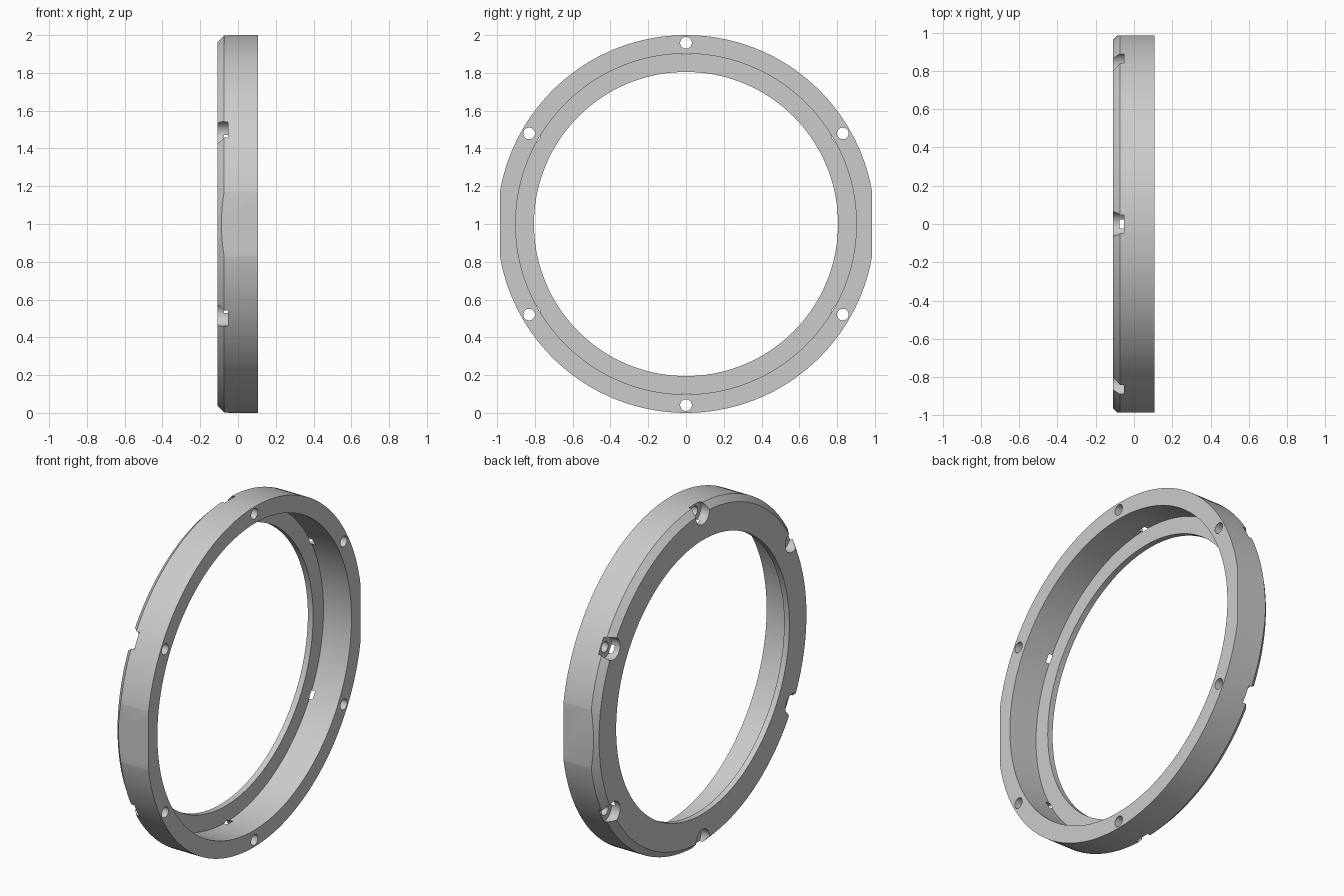
import bpy, bmesh, math
from mathutils import Matrix

if "Cube" in bpy.data.objects:
    bpy.data.objects.remove(bpy.data.objects["Cube"])


def lathe(bm, profile, cy, cz, n, closed):
    """Revolve (x, radius) points about an x-parallel axis; cap the ends if open."""
    rings = []
    for x, r in profile:
        rings.append([bm.verts.new((x, cy + r * math.cos(2 * math.pi * i / n),
                                    cz + r * math.sin(2 * math.pi * i / n))) for i in range(n)])
    pairs = list(zip(rings, rings[1:]))
    if closed:
        pairs.append((rings[-1], rings[0]))
    else:
        bm.faces.new(rings[0])
        bm.faces.new(rings[-1])
    for a, b in pairs:
        for i in range(n):
            j = (i + 1) % n
            bm.faces.new((a[i], a[j], b[j], b[i]))


def make_object(name, bm, mat):
    bmesh.ops.recalc_face_normals(bm, faces=bm.faces)
    me = bpy.data.meshes.new(name)
    bm.to_mesh(me)
    bm.free()
    me.materials.append(mat)
    ob = bpy.data.objects.new(name, me)
    bpy.context.collection.objects.link(ob)
    return ob


grey = bpy.data.materials.new("plain grey")
grey.diffuse_color = (0.6, 0.6, 0.6, 1)
grey.use_nodes = True
grey.node_tree.nodes["Principled BSDF"].inputs["Base Color"].default_value = grey.diffuse_color

X0, X1 = -0.109, 0.107

# Ring body: chamfered outer edge, stepped bore with a thin lip
bm = bmesh.new()
lathe(bm, [(X0, 0.805), (X0, 0.964), (-0.073, 1.0), (X1, 1.0),
           (X1, 0.902), (-0.075, 0.902), (-0.075, 0.805)], 0, 1, 144, True)
ring = make_object("retaining_ring", bm, grey)

# Cutters: six counterbored screw holes and two side flats
bm = bmesh.new()
for k in range(6):
    a = math.radians(30 + 60 * k)
    lathe(bm, [(X0 - 0.1, 0.0625), (-0.053, 0.0625), (-0.053, 0.031), (X1 + 0.1, 0.031)],
          0.959 * math.cos(a), 1 + 0.959 * math.sin(a), 32, False)
for s in (-1, 1):
    bmesh.ops.create_cube(bm, size=1, matrix=Matrix.Translation((0, s * 1.085, 1))
                          @ Matrix.Diagonal((0.6, 0.2, 0.6, 1)))
cutter = make_object("hole_and_flat_cutter", bm, grey)
cutter.hide_render = True

# Cut the ring, then bake the result and drop the cutter
mod = ring.modifiers.new("cuts", 'BOOLEAN')
mod.operation = 'DIFFERENCE'
mod.solver = 'EXACT'
mod.object = cutter
bpy.context.view_layer.objects.active = ring
ring.select_set(True)
cutter.select_set(False)
bpy.ops.object.modifier_apply(modifier=mod.name)
bpy.data.objects.remove(cutter)

# Smooth round walls, sharp edges (also where the flats begin)
bpy.ops.object.shade_smooth_by_angle(angle=math.radians(14))
